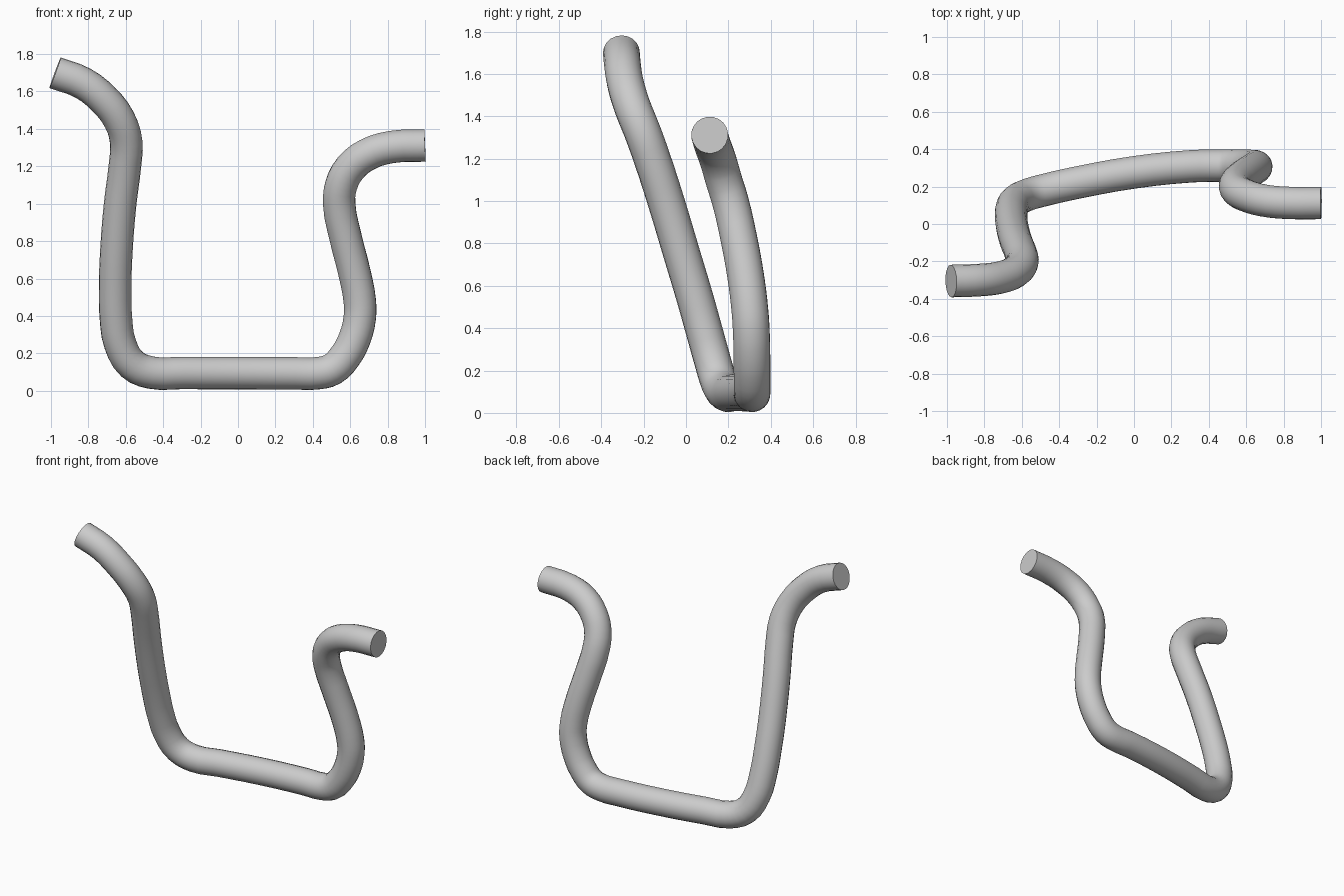
import bpy

# Centreline of the bent tube, left end to right end
path = [
    (-0.978, -0.305, 1.70), (-0.83, -0.30, 1.645), (-0.72, -0.287, 1.56),
    (-0.635, -0.255, 1.45), (-0.598, -0.207, 1.33), (-0.605, -0.16, 1.20),
    (-0.63, -0.095, 1.0), (-0.65, -0.02, 0.75), (-0.657, 0.04, 0.55),
    (-0.653, 0.085, 0.39), (-0.63, 0.124, 0.25), (-0.567, 0.157, 0.142),
    (-0.465, 0.185, 0.097), (-0.3, 0.222, 0.095), (0.0, 0.276, 0.094),
    (0.3, 0.308, 0.093), (0.43, 0.312, 0.094), (0.505, 0.312, 0.115),
    (0.57, 0.312, 0.18), (0.622, 0.311, 0.275), (0.651, 0.308, 0.39),
    (0.651, 0.302, 0.48), (0.623, 0.284, 0.63), (0.575, 0.25, 0.82),
    (0.541, 0.209, 1.0), (0.552, 0.178, 1.10), (0.60, 0.152, 1.19),
    (0.69, 0.126, 1.262), (0.82, 0.113, 1.303), (1.0, 0.112, 1.311),
]

# Round tube swept along the centreline
curve = bpy.data.curves.new("bent_tube", 'CURVE')
curve.dimensions = '3D'
curve.twist_mode = 'MINIMUM'
curve.resolution_u = 3
curve.bevel_depth = 0.087
curve.bevel_resolution = 8
curve.use_fill_caps = True
spline = curve.splines.new('BEZIER')
spline.bezier_points.add(len(path) - 1)
for p, co in zip(spline.bezier_points, path):
    p.co = co
    p.handle_left_type = p.handle_right_type = 'AUTO'

tube = bpy.data.objects.new("bent_tube", curve)
bpy.context.collection.objects.link(tube)

# Mesh with smooth sides and sharp end caps
bpy.context.view_layer.objects.active = tube
tube.select_set(True)
bpy.ops.object.convert(target='MESH')
bpy.ops.object.shade_smooth_by_angle()
